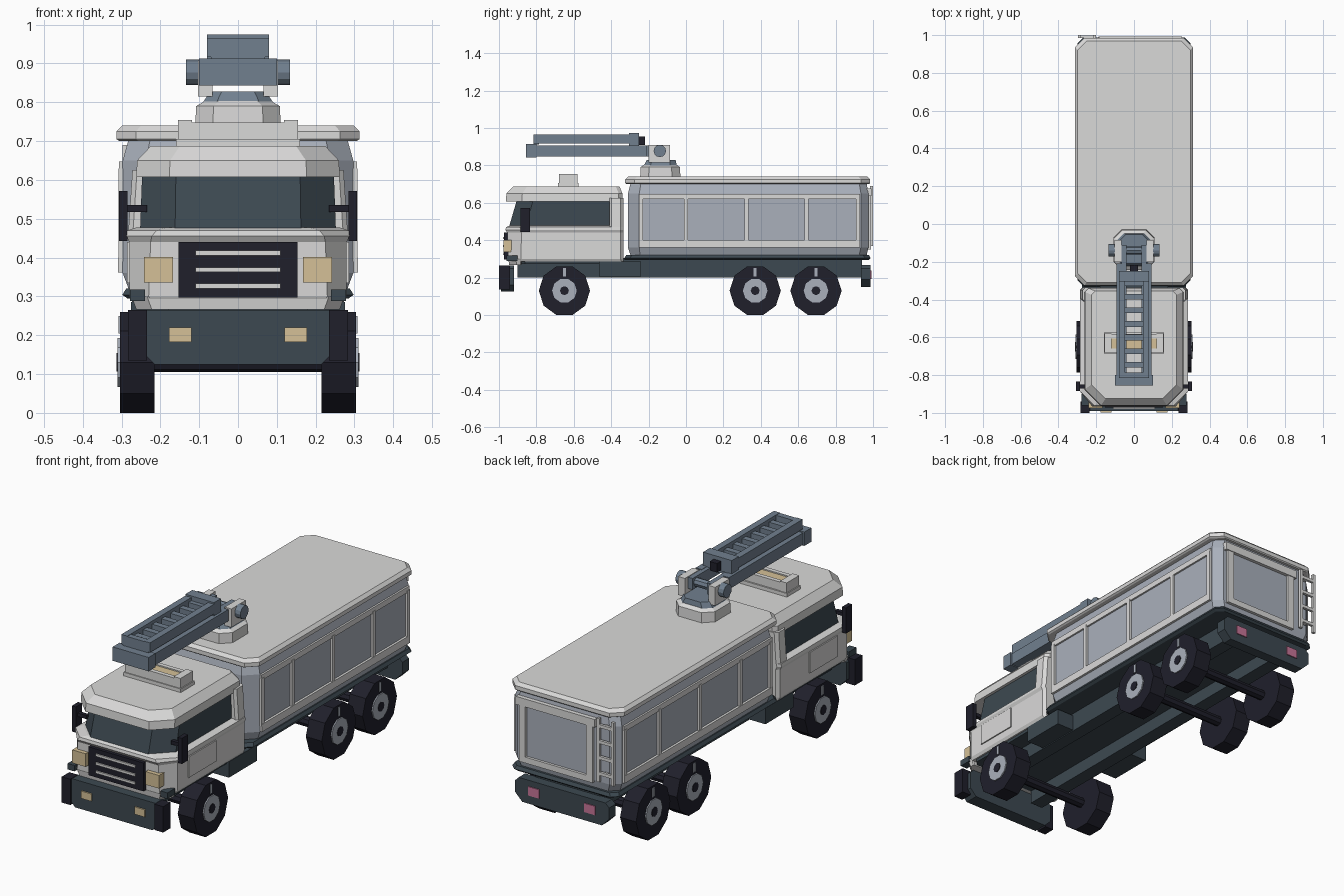
import bpy, bmesh, math


def material(name, rgb):
    m = bpy.data.materials.new(name)
    m.diffuse_color = (*rgb, 1)
    return m


LIGHT = material("light_grey", (0.70, 0.698, 0.692))
PANEL = material("blue_grey", (0.40, 0.435, 0.50))
STEEL = material("steel_blue", (0.165, 0.215, 0.275))
SLATE = material("dark_slate", (0.046, 0.066, 0.082))
NAVY = material("dark_navy", (0.014, 0.014, 0.024))
TAN = material("lamp_tan", (0.66, 0.53, 0.31))
PINK = material("tail_pink", (0.58, 0.18, 0.32))


def solid(name, rings, mat, mirror=False):
    """Skin a stack of equal point rings and cap both ends."""
    bm = bmesh.new()
    vs = [[bm.verts.new(p) for p in r] for r in rings]
    n = len(vs[0])
    for a, b in zip(vs, vs[1:]):
        for i in range(n):
            j = (i + 1) % n
            bm.faces.new((a[i], a[j], b[j], b[i]))
    bm.faces.new(vs[0][::-1])
    bm.faces.new(vs[-1])
    bmesh.ops.recalc_face_normals(bm, faces=bm.faces)
    me = bpy.data.meshes.new(name)
    bm.to_mesh(me)
    bm.free()
    me.materials.append(mat)
    ob = bpy.data.objects.new(name, me)
    bpy.context.collection.objects.link(ob)
    if mirror:
        ob.modifiers.new("mirror", "MIRROR")
    return ob


def box(name, x, y, z, mat, mirror=False):
    rings = [[(x[0], y[0], h), (x[1], y[0], h), (x[1], y[1], h), (x[0], y[1], h)] for h in z]
    return solid(name, rings, mat, mirror)


def plan(z, hx, y0, y1, cf, cb, cfy=None):
    """Chamfered rectangle at height z: cf/cb are front/back corner cuts."""
    fy = cfy or cf
    return [(-hx + cf, y0, z), (hx - cf, y0, z), (hx, y0 + fy, z), (hx, y1 - cb, z),
            (hx - cb, y1, z), (-hx + cb, y1, z), (-hx, y1 - cb, z), (-hx, y0 + fy, z)]


def disc(x, y, z, r, n, start=0.0):
    return [(x, y + r * math.cos(start + math.tau * i / n),
             z + r * math.sin(start + math.tau * i / n)) for i in range(n)]


def drum(name, x0, x1, y, z, r, n, mat, mirror=False, start=0.0):
    return solid(name, [disc(x, y, z, r, n, start) for x in (x0, x1)], mat, mirror)


def face_y(name, hx, z0, z1, cut, y0, y1, mat):
    """Plate facing y with cut corners."""
    out = [(-hx + cut, z0), (hx - cut, z0), (hx, z0 + cut), (hx, z1 - cut / 2),
           (hx - cut / 2, z1), (-hx + cut / 2, z1), (-hx, z1 - cut / 2), (-hx, z0 + cut)]
    return solid(name, [[(a, y, b) for a, b in out] for y in (y0, y1)], mat)


# Wheels and axles
for i, y in enumerate((-0.65, 0.37, 0.695)):
    drum(f"tyre_{i}", 0.215, 0.304, y, 0.13, 0.137, 10, NAVY, True)
    drum(f"hub_{i}", 0.30, 0.310, y, 0.13, 0.066, 10, PANEL, True)
    drum(f"hub_bolt_{i}", 0.305, 0.313, y, 0.13, 0.024, 8, NAVY, True)
    box(f"tyre_mark_{i}", (0.30, 0.308), (y - 0.008, y + 0.008), (0.205, 0.25), PANEL, True)
    drum(f"axle_{i}", -0.22, 0.22, y, 0.13, 0.025, 8, NAVY)

# Chassis
box("chassis_core", (-0.12, 0.12), (-0.9, 0.94), (0.265, 0.305), SLATE)
box("chassis_rail", (0.11, 0.18), (-0.9, 0.94), (0.20, 0.305), SLATE, True)
solid("cab_floor", [plan(0.272, 0.262, -0.92, -0.34, 0.06, 0.01),
                    plan(0.29, 0.265, -0.92, -0.34, 0.06, 0.01)], SLATE)
solid("body_floor", [plan(0.295, 0.285, -0.33, 0.978, 0.03, 0.03),
                     plan(0.304, 0.298, -0.33, 0.987, 0.03, 0.03),
                     plan(0.32, 0.288, -0.32, 0.978, 0.03, 0.03)], SLATE)
box("side_tank", (0.17, 0.275), (-0.465, -0.24), (0.205, 0.285), SLATE, True)

# Bumpers and their lamps
face_y("front_bumper", 0.25, 0.125, 0.265, 0.035, -0.99, -0.92, SLATE)
box("bumper_end", (0.235, 0.283), (-1.0, -0.94), (0.135, 0.265), NAVY, True)
box("bumper_lamp", (0.12, 0.178), (-0.997, -0.98), (0.183, 0.22), TAN, True)
box("marker_lamp", (0.24, 0.278), (-0.96, -0.90), (0.288, 0.318), SLATE, True)
face_y("rear_bumper", 0.262, 0.15, 0.268, 0.04, 0.935, 0.987, SLATE)
box("tail_lamp", (0.125, 0.187), (0.975, 0.992), (0.193, 0.238), PINK, True)

# Cab: lower shell, glass band, rear pillar, roof
solid("cab_lip", [plan(0.266, 0.262, -0.945, -0.88, 0.04, 0.005),
                  plan(0.30, 0.274, -0.95, -0.88, 0.04, 0.005)], LIGHT)
solid("cab_shell", [plan(0.285, 0.272, -0.945, -0.335, 0.05, 0.01, 0.065),
                    plan(0.30, 0.28, -0.952, -0.335, 0.05, 0.015, 0.07),
                    plan(0.44, 0.28, -0.955, -0.335, 0.055, 0.015, 0.075),
                    plan(0.455, 0.287, -0.965, -0.335, 0.065, 0.015, 0.08),
                    plan(0.47, 0.285, -0.962, -0.335, 0.075, 0.015),
                    plan(0.478, 0.26, -0.94, -0.335, 0.08, 0.015)], LIGHT)
solid("cab_glass", [plan(0.475, 0.252, -0.945, -0.40, 0.09, 0.005),
                    plan(0.612, 0.247, -0.905, -0.40, 0.087, 0.005)], SLATE)
solid("cab_back", [plan(0.46, 0.283, -0.41, -0.335, 0.012, 0.015),
                   plan(0.625, 0.272, -0.41, -0.335, 0.012, 0.015)], LIGHT)
solid("cab_roof", [plan(0.608, 0.262, -0.963, -0.34, 0.085, 0.02),
                   plan(0.65, 0.26, -0.96, -0.34, 0.085, 0.02),
                   plan(0.687, 0.225, -0.925, -0.355, 0.075, 0.02)], LIGHT)
box("door_panel", (0.276, 0.286), (-0.80, -0.58), (0.335, 0.44), LIGHT, True)

# Grille, headlights, mirrors
box("grille", (-0.153, 0.153), (-0.972, -0.93), (0.297, 0.44), NAVY)
for i, z in enumerate((0.327, 0.369, 0.412)):
    box(f"grille_slat_{i}", (-0.11, 0.11), (-0.979, -0.96), (z - 0.006, z + 0.006), LIGHT)
box("headlight", (0.167, 0.242), (-0.975, -0.93), (0.336, 0.402), TAN, True)
box("mirror", (0.285, 0.307), (-0.885, -0.835), (0.443, 0.572), NAVY, True)
box("mirror_arm", (0.235, 0.29), (-0.87, -0.85), (0.518, 0.536), NAVY, True)

# Roof beacon: tray with lamp strip
box("beacon_base", (-0.16, 0.16), (-0.685, -0.575), (0.68, 0.705), LIGHT)
box("beacon_end", (0.118, 0.155), (-0.68, -0.58), (0.70, 0.755), LIGHT, True)
for side, y in (("front", -0.68), ("rear", -0.605)):
    box(f"beacon_{side}", (-0.12, 0.12), (y, y + 0.022), (0.70, 0.748), LIGHT)
box("beacon_lamp", (-0.118, 0.118), (-0.66, -0.605), (0.70, 0.742), TAN)

# Cargo body
solid("cargo_body", [plan(0.315, 0.28, -0.295, 0.965, 0.05, 0.04),
                     plan(0.36, 0.297, -0.31, 0.975, 0.06, 0.04),
                     plan(0.65, 0.297, -0.31, 0.975, 0.06, 0.04),
                     plan(0.71, 0.28, -0.295, 0.965, 0.055, 0.04)], PANEL)
solid("cargo_lid", [plan(0.70, 0.305, -0.32, 0.98, 0.05, 0.05),
                    plan(0.705, 0.313, -0.325, 0.985, 0.05, 0.05),
                    plan(0.725, 0.313, -0.325, 0.985, 0.05, 0.05),
                    plan(0.74, 0.298, -0.31, 0.97, 0.048, 0.048)], LIGHT)
for i, y in enumerate((-0.24, 0.0, 0.323, 0.645, 0.92)):
    box(f"side_post_{i}", (0.29, 0.308), (y - 0.011, y + 0.011), (0.39, 0.63), LIGHT, True)
box("side_rail_low", (0.28, 0.309), (-0.25, 0.93), (0.362, 0.40), LIGHT, True)
box("side_rail_top", (0.28, 0.306), (-0.25, 0.93), (0.62, 0.648), LIGHT, True)

# Rear door frame and climbing ladder
for i, x in enumerate((-0.17, 0.205)):
    box(f"door_post_{i}", (x, x + 0.035), (0.96, 0.988), (0.36, 0.67), LIGHT)
box("door_top", (-0.185, 0.255), (0.96, 0.992), (0.635, 0.675), LIGHT)
box("door_bottom", (-0.17, 0.24), (0.96, 0.988), (0.35, 0.38), LIGHT)
for i, x in enumerate((-0.297, -0.217)):
    box(f"climb_rail_{i}", (x, x + 0.016), (0.985, 1.0), (0.37, 0.69), LIGHT)
for i in range(4):
    z = 0.405 + i * 0.08
    box(f"climb_rung_{i}", (-0.29, -0.21), (0.986, 0.999), (z, z + 0.016), LIGHT)
for i, z in enumerate((0.405, 0.645)):
    box(f"climb_bracket_{i}", (-0.25, -0.235), (0.95, 0.99), (z, z + 0.013), LIGHT)

# Turret
solid("turret_base", [plan(0.735, 0.11, -0.245, -0.03, 0.045, 0.045),
                      plan(0.79, 0.108, -0.243, -0.032, 0.045, 0.045),
                      plan(0.803, 0.085, -0.225, -0.05, 0.035, 0.035)], LIGHT)
solid("turret_ring", [plan(0.80, 0.09, -0.225, -0.05, 0.035, 0.035),
                      plan(0.828, 0.072, -0.21, -0.055, 0.03, 0.03)], STEEL)
box("turret_bracket", (0.066, 0.103), (-0.2, -0.085), (0.815, 0.908), LIGHT, True)
drum("pivot_cap", 0.10, 0.134, -0.14, 0.877, 0.033, 12, STEEL, True)
drum("pivot_shaft", -0.1, 0.1, -0.14, 0.877, 0.022, 8, STEEL)

# Extending ladder: lower stage, upper stage, rungs
box("lower_rail", (0.04, 0.066), (-0.82, -0.11), (0.848, 0.905), STEEL, True)
box("lower_rail_outer", (0.06, 0.093), (-0.82, -0.21), (0.848, 0.907), STEEL, True)
box("lower_tip", (-0.1, 0.1), (-0.855, -0.80), (0.843, 0.913), STEEL)
box("upper_rail", (0.047, 0.08), (-0.815, -0.25), (0.917, 0.966), STEEL, True)
box("upper_tip", (-0.07, 0.07), (-0.815, -0.785), (0.912, 0.964), STEEL)
box("upper_heel", (-0.08, 0.08), (-0.305, -0.25), (0.905, 0.974), STEEL)
box("winch", (-0.02, 0.02), (-0.25, -0.218), (0.91, 0.955), NAVY)
for i in range(7):
    y = -0.745 + i * 0.072
    box(f"upper_rung_{i}", (-0.05, 0.05), (y - 0.015, y + 0.015), (0.925, 0.95), STEEL)
    box(f"lower_rung_{i}", (-0.045, 0.045), (y - 0.011, y + 0.011), (0.865, 0.885), STEEL)
